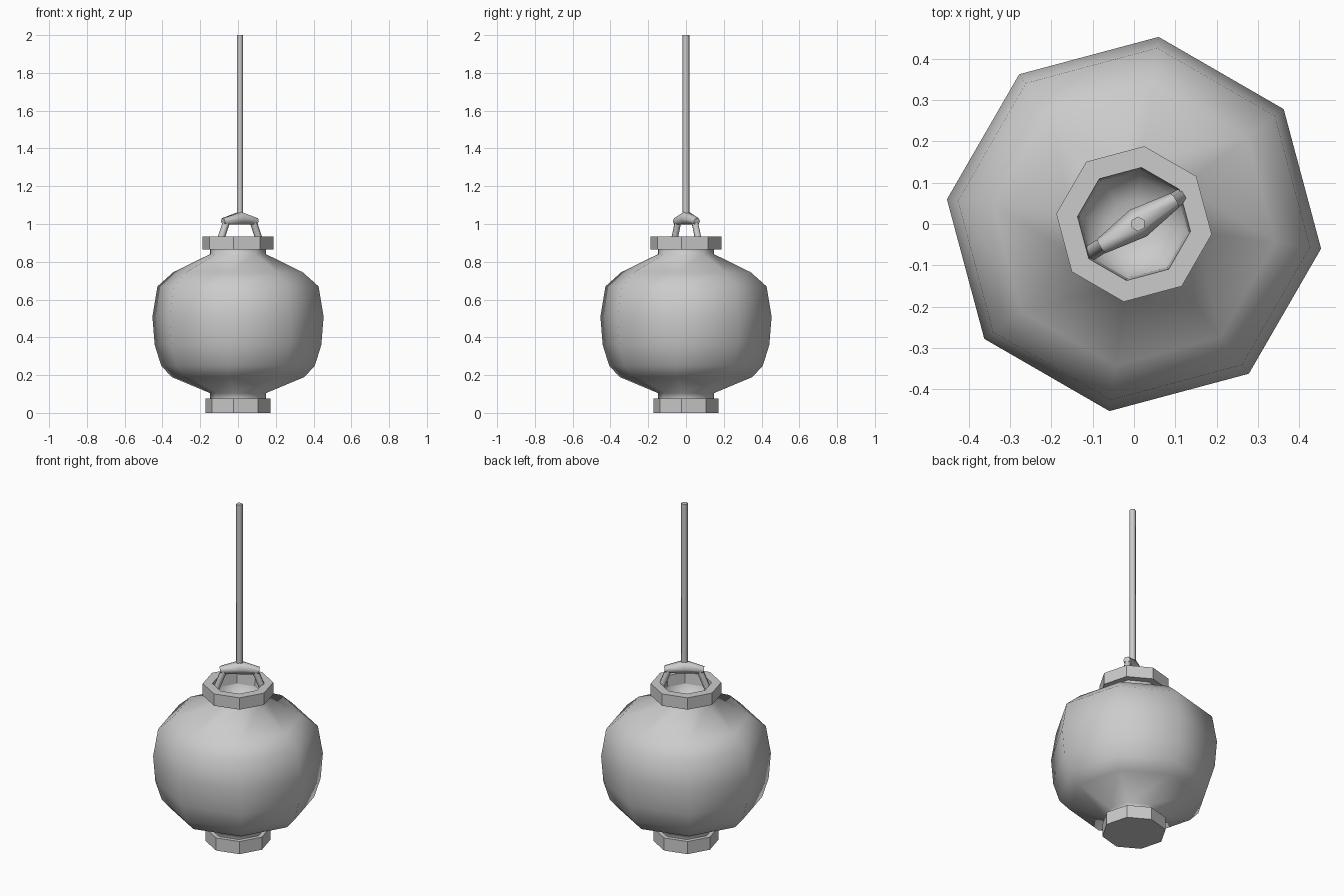
import bpy, bmesh, math
from mathutils import Vector

if "Cube" in bpy.data.objects:
    bpy.data.objects.remove(bpy.data.objects["Cube"])

TURN = math.radians(-7.5)


def finish(name, bm, smooth):
    bmesh.ops.remove_doubles(bm, verts=bm.verts, dist=1e-5)
    me = bpy.data.meshes.new(name)
    bm.to_mesh(me)
    bm.free()
    ob = bpy.data.objects.new(name, me)
    bpy.context.collection.objects.link(ob)
    if smooth:
        bpy.ops.object.select_all(action='DESELECT')
        ob.select_set(True)
        bpy.context.view_layer.objects.active = ob
        bpy.ops.object.shade_smooth_by_angle(angle=math.radians(smooth))
    return ob


def skin(bm, rings, closed=False, cap_start=False, cap_end=False):
    """Bridge rings of points into a tube."""
    vr = [[bm.verts.new(p) for p in ring] for ring in rings]
    n = len(vr[0])
    pairs = list(zip(vr, vr[1:])) + ([(vr[-1], vr[0])] if closed else [])
    for a, b in pairs:
        for i in range(n):
            j = (i + 1) % n
            bm.faces.new((a[i], a[j], b[j], b[i]))
    if cap_start:
        bm.faces.new(vr[0][::-1])
    if cap_end:
        bm.faces.new(vr[-1])


def lathe(name, profile, smooth=0, **kw):
    """Eight-sided turned part; profile runs upward on the outside."""
    bm = bmesh.new()
    skin(bm, [[(r * math.cos(TURN + i * math.pi / 4),
                r * math.sin(TURN + i * math.pi / 4), z) for i in range(8)]
              for r, z in profile], **kw)
    return finish(name, bm, smooth)


def rod(name, points, radii, sides=6, smooth=0):
    """Rod along a path, with one radius for each point."""
    pts = [Vector(p) for p in points]
    bm = bmesh.new()
    rings = []
    for k, p in enumerate(pts):
        d = (pts[min(k + 1, len(pts) - 1)] - pts[max(k - 1, 0)]).normalized()
        ref = Vector((0, 0, 1)) if abs(d.z) < 0.98 else Vector((1, 0, 0))
        u = ref.cross(d).normalized()
        v = d.cross(u)
        rings.append([p + radii[k] * (u * math.cos(a) + v * math.sin(a))
                      for a in (2 * math.pi * i / sides for i in range(sides))])
    skin(bm, rings, cap_start=True, cap_end=True)
    return finish(name, bm, smooth)


# Base foot
lathe("base", [(0.174, 0), (0.174, 0.075)], cap_start=True, cap_end=True)

# Paper body with short necks
lathe("lantern_body", [(0.15, 0.07), (0.15, 0.105), (0.355, 0.19), (0.41, 0.25),
                       (0.445, 0.36), (0.457, 0.51), (0.43, 0.67), (0.345, 0.745),
                       (0.15, 0.84), (0.15, 0.87)], smooth=80)

# Top collar ring
lathe("collar", [(0.132, 0.865), (0.19, 0.865), (0.19, 0.935), (0.138, 0.935)],
      closed=True)

# Hollow seen through the collar
lathe("inner_bowl", [(0.132, 0.87), (0.115, 0.83), (0.06, 0.80)][::-1],
      smooth=60, cap_start=True).data.flip_normals()

# Handle: two legs and a thick bent grip
ANG = math.radians(32)


def along(d, z):
    return (0.01 + d * math.cos(ANG), 0.002 + d * math.sin(ANG), z)


for side, label in ((-1, "left"), (1, "right")):
    rod("handle_leg_" + label, [along(side * 0.135, 0.88), along(side * 0.08, 1.02)],
        [0.019, 0.019], smooth=65)
rod("handle_grip", [along(-0.105, 1.013), along(0, 1.03), along(0.105, 1.013)],
    [0.02, 0.038, 0.02], smooth=65)

# Hanging rod
rod("hanging_rod", [(0.01, 0, 1.03), (0.01, 0, 2.0)], [0.018, 0.018], smooth=65)
